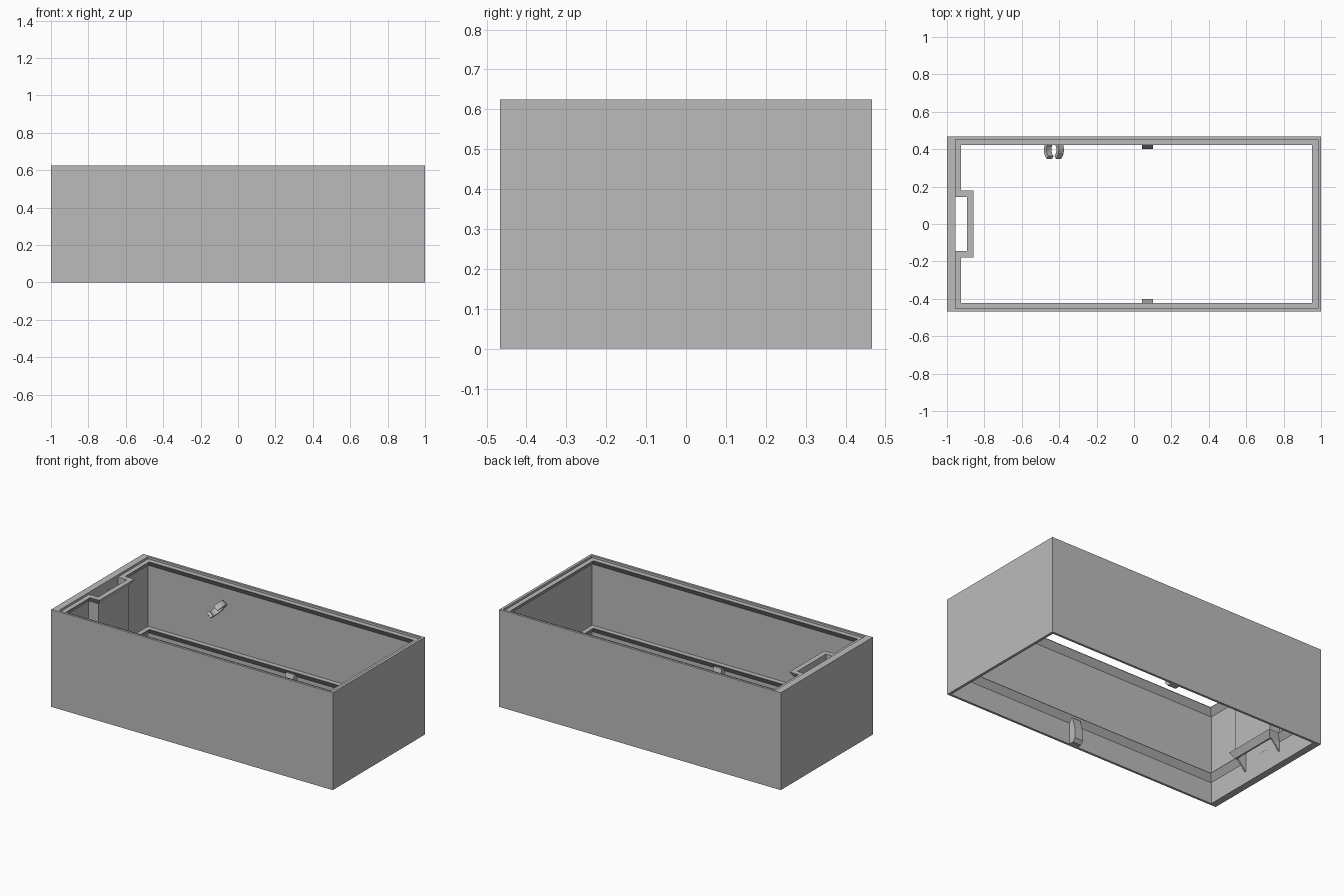
import bpy, bmesh, math
from mathutils import Matrix

if "Cube" in bpy.data.objects:
    bpy.data.objects.remove(bpy.data.objects["Cube"])

grey = bpy.data.materials.new("plain grey")
grey.diffuse_color = (0.5, 0.5, 0.5, 1)
grey.use_nodes = True
grey.node_tree.nodes["Principled BSDF"].inputs["Base Color"].default_value = grey.diffuse_color


def skin(name, loops, close_path=True, close_profile=True):
    """Bridge equal-length loops of points into a solid."""
    bm = bmesh.new()
    rows = [[bm.verts.new(p) for p in loop] for loop in loops]
    n, m = len(rows), len(rows[0])
    for i in range(n if close_profile else n - 1):
        a, b = rows[i], rows[(i + 1) % n]
        for j in range(m if close_path else m - 1):
            k = (j + 1) % m
            bm.faces.new((a[j], a[k], b[k], b[j]))
    if not close_path:
        bm.faces.new([r[0] for r in rows])
        bm.faces.new([r[-1] for r in rows])
    if not close_profile:
        bm.faces.new(rows[0])
        bm.faces.new(rows[-1])
    bmesh.ops.recalc_face_normals(bm, faces=bm.faces)
    me = bpy.data.meshes.new(name)
    bm.to_mesh(me)
    bm.free()
    ob = bpy.data.objects.new(name, me)
    bpy.context.collection.objects.link(ob)
    me.materials.append(grey)
    return ob


def rect(x0, x1, y, z):
    return [(x0, -y, z), (x1, -y, z), (x1, y, z), (x0, y, z)]


# Box walls: inner profile as (inset, height) with two chamfered ledges
LOW, HIGH, TOP = 0.178, 0.611, 0.625
inner = [(0, 0), (0, .137), (.03, LOW - .003), (.03, LOW), (0, LOW),
         (0, .57), (.03, HIGH - .003), (.03, HIGH), (0, HIGH), (0, TOP)]
loops = [rect(-.955 + i, .983 - i, .452 - i, z) for i, z in inner]
loops += [rect(-1, 1, .467, TOP), rect(-1, 1, .467, 0)]
box = skin("box_walls", loops)

# Gap in the left ledges for the open channel
cutter = skin("channel_cutter", [rect(-.9549, -.885, .15, z) for z in (-.1, .7)],
              close_profile=False)
cutter.hide_render = True
mod = box.modifiers.new("channel_gap", 'BOOLEAN')
mod.operation, mod.solver, mod.object = 'DIFFERENCE', 'EXACT', cutter
bpy.context.view_layer.objects.active = box
bpy.ops.object.modifier_apply(modifier=mod.name)
bpy.data.objects.remove(cutter)

# U-shaped channel wall with its own ledges, as (offset, height)
prof = [(0, .137), (.01, .137), (.033, LOW - .003), (.033, LOW), (.01, LOW),
        (.01, .57), (.033, HIGH - .003), (.033, HIGH), (0, HIGH)]
loops = []
for o, z in prof:
    x, y = -.892 + o, .145 + o
    loops.append([(-.96, -y, z), (x, -y, z), (x, y, z), (-.96, y, z)])
skin("channel_wall", loops, close_path=False)

# Triangular fins below the channel sides
for s, side in ((-1, "front"), (1, "back")):
    tri = [(-.96, .17), (-.87, .17), (-.96, .07)]
    skin("channel_fin_" + side, [[(x, s * y, z) for x, z in tri] for y in (.145, .155)],
         close_profile=False)

# Snap catches below the lower ledge
    catch = [(.455, .16), (.424, .16), (.402, .08), (.402, .02), (.42, 0), (.455, 0)]
    skin("snap_catch_" + side, [[(x, s * y, z) for y, z in catch] for x in (.043, .102)],
         close_profile=False)

# Tilted C-shaped cable clip on the back wall
R, r, t, gap, N = .062, .042, .036, math.radians(38), 16
tilt = Matrix.Translation((-.428, .397, .45)) @ Matrix.Rotation(math.radians(-50), 4, 'Y')
ang = [-math.pi / 2 + gap + (2 * math.pi - 2 * gap) * i / N for i in range(N + 1)]
loops = [[(q * math.cos(a), q * math.sin(a), z) for a in ang]
         for q, z in ((R, -t / 2), (R, t / 2), (r, t / 2), (r, -t / 2))]
clip = skin("cable_clip", loops, close_path=False)
clip.data.transform(tilt)
